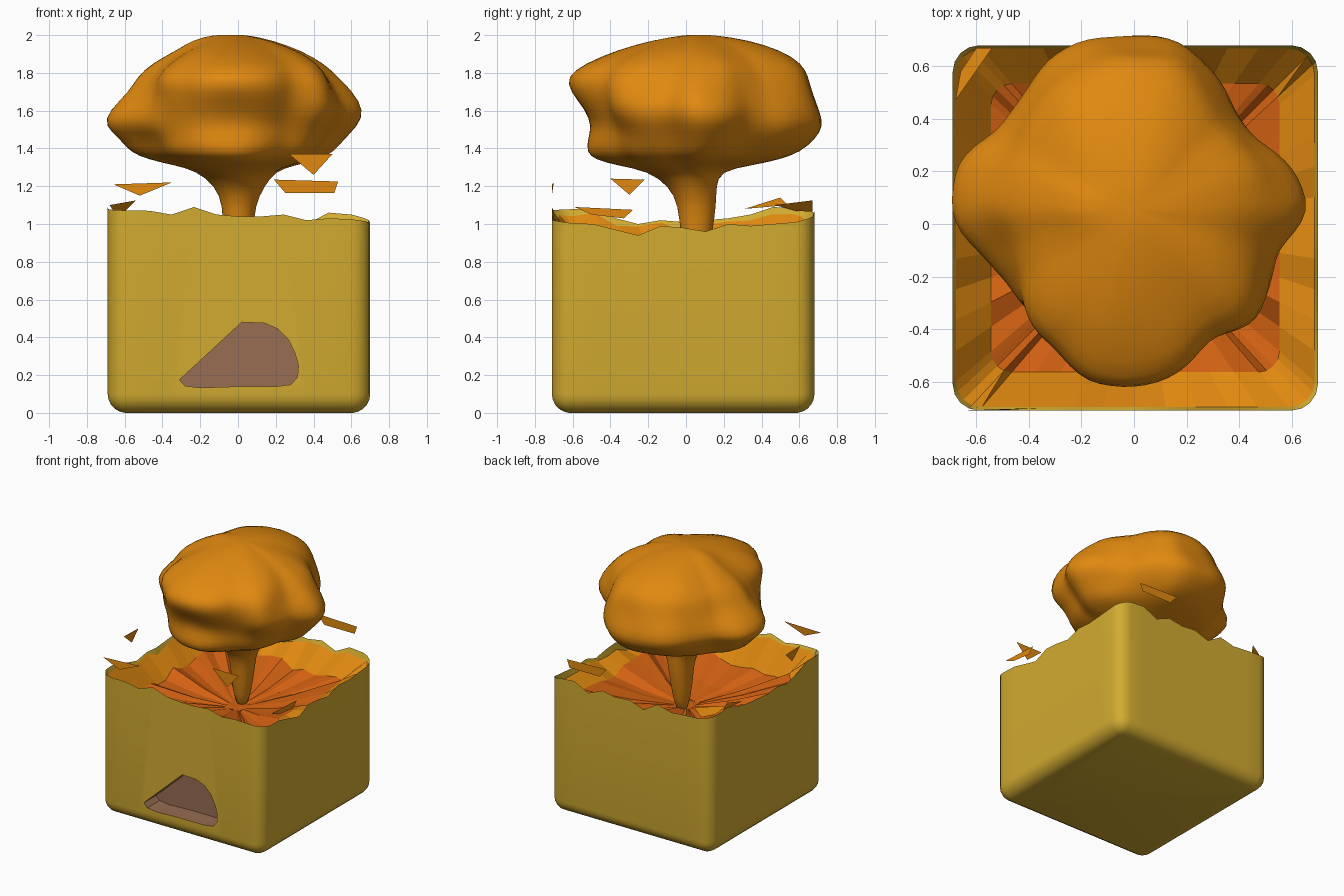
import bpy, bmesh, math, random
from mathutils import Vector, noise

if "Cube" in bpy.data.objects:
    bpy.data.objects.remove(bpy.data.objects["Cube"])

random.seed(4)

def material(name, rgb):
    m = bpy.data.materials.new(name)
    m.diffuse_color = (*rgb, 1)
    m.use_nodes = True
    m.node_tree.nodes["Principled BSDF"].inputs["Base Color"].default_value = m.diffuse_color
    return m

YELLOW = material("yellow shell", (0.65, 0.41, 0.03))
ORANGE = material("orange", (0.75, 0.25, 0.005))
RUST = material("rust orange", (0.65, 0.12, 0.006))
BROWN = material("mouth brown", (0.31, 0.153, 0.084))

def make(name, bm, mats):
    bmesh.ops.recalc_face_normals(bm, faces=bm.faces)
    me = bpy.data.meshes.new(name)
    bm.to_mesh(me)
    bm.free()
    for m in mats:
        me.materials.append(m)
    ob = bpy.data.objects.new(name, me)
    bpy.context.collection.objects.link(ob)
    return ob

def bridge(bm, a, b, mat=0):
    n = len(a)
    for k in range(n):
        f = bm.faces.new((a[k], a[(k + 1) % n], b[(k + 1) % n], b[k]))
        f.material_index = mat

# ---- box with torn rim and faceted crater, one closed solid ----
CX, CY, H, R = 0.005, -0.015, 0.695, 0.10
RIM = [[1.07, 1.05, 1.09, 1.05, 1.04, 1.04, 1.05, 1.02, 1.03],   # front
       [1.00, 0.97, 0.94, 0.99, 0.98, 0.96, 1.00, 0.99, 1.00],   # right
       [1.06, 1.00, 1.05, 1.03, 1.04, 1.00, 1.07, 1.04, 1.05],   # back
       [1.09, 1.05, 1.03, 1.02, 1.01, 1.02, 1.00, 1.03, 1.08]]   # left

def outline(inset):
    """Rounded square, 9 points per side and 5 per corner."""
    h, r = H - inset, R - inset
    c = h - r
    pts = [(-c + 2 * c * (j + 1) / 10, -h) for j in range(9)]
    for j in range(5):
        a = -math.pi / 2 + math.pi / 2 * j / 4
        pts.append((c + r * math.cos(a), -c + r * math.sin(a)))
    out = []
    for i in range(4):
        co, si = round(math.cos(i * math.pi / 2)), round(math.sin(i * math.pi / 2))
        out += [(CX + x * co - y * si, CY + x * si + y * co) for x, y in pts]
    return out

rim = []
for i in range(4):
    a, b = RIM[i][-1], RIM[(i + 1) % 4][0]
    rim += RIM[i] + [a + (b - a) * (j + 1) / 6 for j in range(5)]
N = len(rim)

bm = bmesh.new()
prev = None
for s in range(6):                                   # rounded bottom edge
    a = math.radians(5 + 85 * s / 5)
    z = 0 if s == 0 else R * (1 - math.cos(a))
    row = [bm.verts.new((x, y, z)) for x, y in outline(R * (1 - math.sin(a)))]
    if prev:
        bridge(bm, prev, row)
    else:
        bm.faces.new(row)
    prev = row
top = [bm.verts.new((x, y, rim[k])) for k, (x, y) in enumerate(outline(0))]
bridge(bm, prev, top)
base = outline(0)
jit = [random.uniform(-1, 1) for _ in range(N)]
ring_spec = [(0.982, 0), (0.79, 0.87), (0.42, 0.79), (0.10, 0.745)]
prev = top
for i, (s, z) in enumerate(ring_spec):               # crater rings
    row = []
    for k, (x, y) in enumerate(base):
        zz = rim[k] - 0.035 - 0.025 * jit[k] if i == 0 else z + 0.05 * s * jit[k]
        row.append(bm.verts.new((CX + (x - CX) * s, CY + (y - CY) * s, zz)))
    bridge(bm, prev, row, (0, 1, 2, 2)[i])
    prev = row
bm.faces.new(prev).material_index = 2
box = make("box", bm, [YELLOW, ORANGE, RUST, BROWN])

# ---- mouth recess cut into the front ----
MOUTH = [(-.31, .175), (-.28, .143), (-.2, .133), (0, .14), (.2, .14), (.28, .15), (.315, .19),
         (.32, .25), (.30, .32), (.265, .39), (.21, .445), (.14, .475), (.02, .48)]
bm = bmesh.new()
near = [bm.verts.new((x, -0.9, z)) for x, z in MOUTH]
far = [bm.verts.new((x, -0.56, z)) for x, z in MOUTH]
bridge(bm, near, far)
bm.faces.new(near)
bm.faces.new(far)
cutter = make("mouth_cutter", bm, [BROWN])
cutter.hide_render = True
mod = box.modifiers.new("mouth", 'BOOLEAN')
mod.operation, mod.object, mod.solver = 'DIFFERENCE', cutter, 'EXACT'
bpy.context.view_layer.objects.active = box
box.select_set(True)
bpy.ops.object.modifier_apply(modifier="mouth")
bpy.data.objects.remove(cutter)
bpy.ops.object.shade_smooth_by_angle(angle=math.radians(35))
for p in box.data.polygons:
    c = p.center
    if abs(c.x) < 0.34 and 0.12 < c.z < 0.5 and -0.705 < c.y < -0.5:
        p.material_index = 3
    if p.material_index:
        p.use_smooth = False
box.select_set(False)

# ---- mushroom cloud: z, then reach to right, back, left, front ----
LEVELS = [(.70, .04, .04, .04, .04), (.95, .08, .09, .08, .08), (1.1, .09, .11, .08, .09),
          (1.2, .14, .11, .12, .14), (1.28, .20, .13, .22, .25), (1.31, .32, .28, .35, .40),
          (1.34, .43, .46, .48, .52), (1.38, .50, .56, .57, .58), (1.45, .55, .63, .61, .57),
          (1.52, .61, .67, .71, .54), (1.6, .66, .64, .69, .58), (1.7, .60, .61, .57, .66),
          (1.78, .54, .60, .53, .68), (1.85, .48, .57, .46, .60), (1.92, .35, .46, .34, .43),
          (1.975, .18, .28, .24, .22), (2.0, .05, .10, .14, .06)]
LOBES = [1, .95, .86, .83, .91, 1, 1, 1, .97, .91, .88, .98, 1, .89, .84, .87, .94, 1.02,
         1, .93, .90, .96, .93, .88]                 # outline seen from above, every 15 degrees
bm = bmesh.new()
prev = None
SEG = 48
for z, *reach in LEVELS:
    row = []
    blend = min(1, max(0, (z - 1.2) / 0.15))
    for k in range(SEG):
        t = 2 * math.pi * k / SEG
        c, s = math.cos(t), math.sin(t)
        r = c * c * reach[0 if c > 0 else 2] + s * s * reach[1 if s > 0 else 3]
        lobe = (LOBES[k // 2] + LOBES[((k + 1) // 2) % 24]) / 2
        r *= 1 + (lobe - 1) * blend
        p = Vector((r * c, 0.05 + r * s, z))
        if 1.3 < z < 1.95:
            r += 0.05 * noise.noise(p * 4)
            for b in ((-.46, -.35, 1.42), (-.40, -.38, 1.78), (.44, -.38, 1.62)):
                r += 0.05 * math.exp(-((p - Vector(b)).length / 0.12) ** 2)
        row.append(bm.verts.new((r * c, 0.05 + r * s, z)))
    if prev:
        bridge(bm, prev, row)
    else:
        bm.faces.new(row)
    prev = row
tip = bm.verts.new((-0.03, 0.06, 2.002))
for k in range(SEG):
    bm.faces.new((prev[k], prev[(k + 1) % SEG], tip))
cloud = make("mushroom_cloud", bm, [ORANGE])
cloud.modifiers.new("smooth", 'SUBSURF').levels = 1
cloud.modifiers["smooth"].render_levels = 1
for p in cloud.data.polygons:
    p.use_smooth = True

# ---- flat shards flying off the rim ----
SHARDS = [[(-.66, -.71, 1.21), (-.35, -.70, 1.22), (-.52, -.71, 1.15)],
          [(.27, -.70, 1.37), (.50, -.70, 1.37), (.40, -.70, 1.26)],
          [(.19, .70, 1.235), (.53, .70, 1.225), (.51, .70, 1.165), (.25, .70, 1.165)],
          [(-.70, -.40, 1.24), (-.70, -.22, 1.235), (-.70, -.30, 1.155)],
          [(.70, -.59, 1.09), (.70, -.28, 1.075), (.70, -.33, 1.03), (.70, -.50, 1.05)],
          [(-.70, .31, 1.08), (-.70, .50, 1.14), (-.70, .54, 1.10)],
          [(-.68, .47, 1.10), (-.54, .67, 1.125), (-.60, .67, 1.065), (-.66, .58, 1.07)]]
for i, pts in enumerate(SHARDS):
    bm = bmesh.new()
    bm.faces.new([bm.verts.new(p) for p in pts])
    make(f"shard_{i + 1}", bm, [ORANGE])
